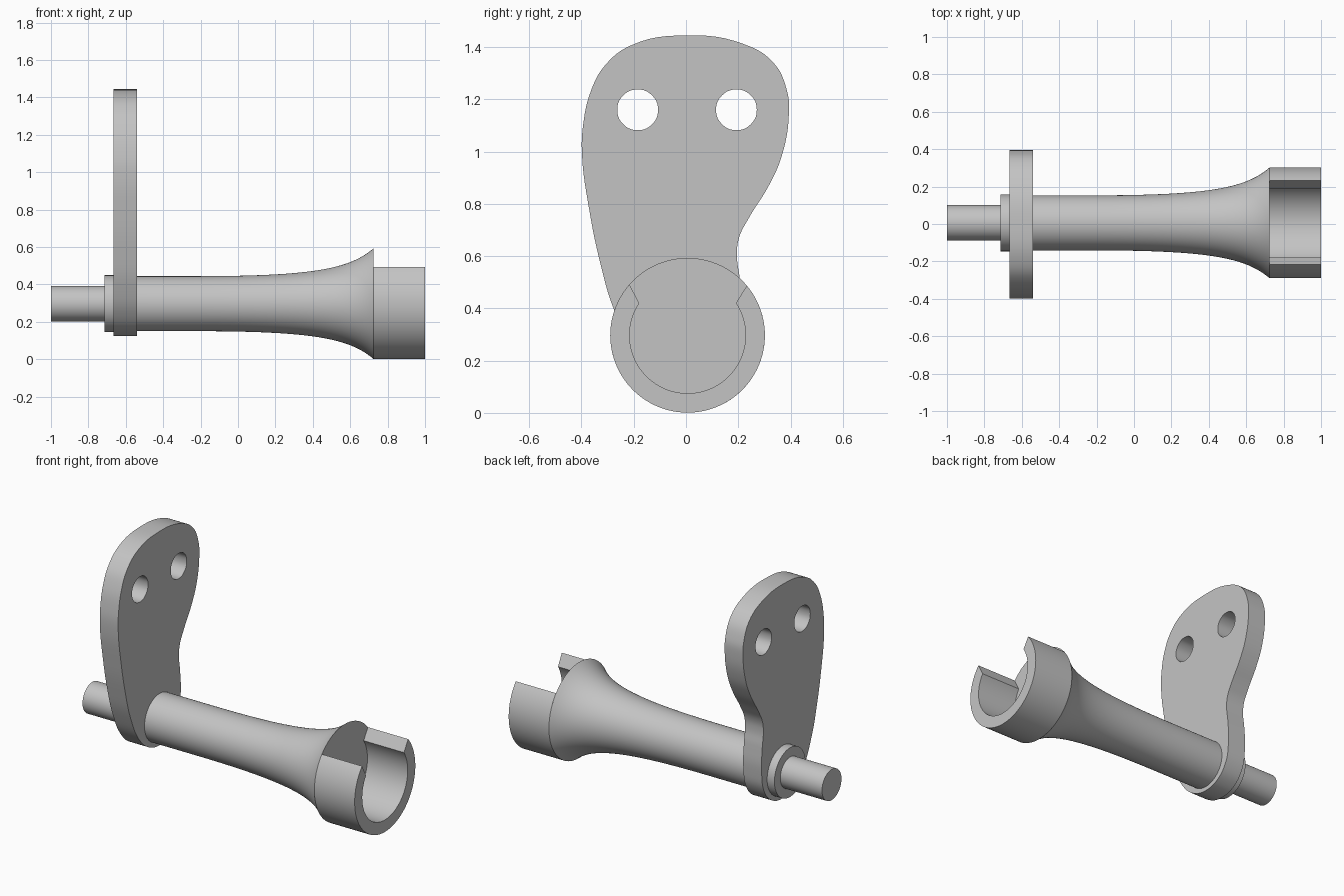
import bpy, bmesh, math
from mathutils import Vector
from mathutils.geometry import interpolate_bezier

cube = bpy.data.objects.get("Cube")
if cube:
    bpy.data.objects.remove(cube, do_unlink=True)

AXIS_Y, AXIS_Z = 0.006, 0.297
CUP_START, RIM, BORE = 0.725, 0.296, 0.222

grey = bpy.data.materials.new("light_grey")
grey.use_nodes = True
colour = (0.55, 0.55, 0.55, 1)
grey.diffuse_color = colour
grey.node_tree.nodes["Principled BSDF"].inputs["Base Color"].default_value = colour


def finish(name, bm):
    """Turn a bmesh into a shaded object with the shared material."""
    bmesh.ops.remove_doubles(bm, verts=bm.verts, dist=1e-5)
    bmesh.ops.recalc_face_normals(bm, faces=bm.faces)
    mesh = bpy.data.meshes.new(name)
    bm.to_mesh(mesh)
    bm.free()
    mesh.materials.append(grey)
    obj = bpy.data.objects.new(name, mesh)
    bpy.context.collection.objects.link(obj)
    bpy.ops.object.select_all(action="DESELECT")
    obj.select_set(True)
    bpy.context.view_layer.objects.active = obj
    bpy.ops.object.shade_smooth_by_angle(angle=math.radians(30))
    return obj


def on_axis(x, r, angle):
    return Vector((x, AXIS_Y + r * math.cos(angle), AXIS_Z + r * math.sin(angle)))


# Flared spindle: pin, collar, tube and trumpet end turned in one piece
flare = interpolate_bezier(Vector((-0.2, 0.147)), Vector((0.42, 0.148)),
                           Vector((0.6, 0.19)), Vector((CUP_START, RIM)), 24)
profile = [(-1, 0), (-1, 0.095), (-0.715, 0.095), (-0.715, 0.152),
           (-0.6, 0.152), (-0.6, 0.147)]
profile += [(p.x, p.y) for p in flare] + [(CUP_START, 0)]
bm = bmesh.new()
verts = [bm.verts.new(on_axis(x, r, 0)) for x, r in profile]
edges = [bm.edges.new(pair) for pair in zip(verts, verts[1:])]
bmesh.ops.spin(bm, geom=verts + edges, cent=(0, AXIS_Y, AXIS_Z), axis=(1, 0, 0),
               angle=math.tau, steps=96)
finish("flared_spindle", bm)

# Open cup: a ring wall with a slot at the top, its slot faces slightly slanted
STEPS = 72
bm = bmesh.new()
rows = []
for i in range(STEPS + 1):
    t = i / STEPS
    outer = math.radians(138.8 + t * (400 - 138.8))
    inner = math.radians(146.5 + t * (393.6 - 146.5))
    corners = [(CUP_START, RIM, outer), (1, RIM, outer),
               (1, BORE, inner), (CUP_START, BORE, inner)]
    rows.append([bm.verts.new(on_axis(*c)) for c in corners])
for a, b in zip(rows, rows[1:]):
    for k in range(3):
        bm.faces.new((a[k], a[k + 1], b[k + 1], b[k]))
bm.faces.new(rows[0])
bm.faces.new(rows[-1])
finish("open_cup", bm)

# Mounting plate: smooth outline with two round holes
outline = [(0, 1.445), (0.22, 1.412), (0.335, 1.34), (0.386, 1.235), (0.394, 1.15),
           (0.367, 0.985), (0.317, 0.87), (0.24, 0.745), (0.203, 0.67),
           (0.195, 0.6), (0.206, 0.51), (0.212, 0.36), (0.185, 0.23),
           (0.11, 0.15), (0.01, 0.124), (-0.1, 0.152), (-0.19, 0.23),
           (-0.275, 0.394), (-0.329, 0.577), (-0.37, 0.776), (-0.398, 0.987),
           (-0.394, 1.1), (-0.363, 1.235), (-0.31, 1.33), (-0.21, 1.407)]
curve = bpy.data.curves.new("plate_curve", "CURVE")
curve.dimensions, curve.fill_mode = "2D", "BOTH"
curve.extrude = 0.0625


def add_loop(points, resolution):
    spline = curve.splines.new("BEZIER")
    spline.bezier_points.add(len(points) - 1)
    spline.use_cyclic_u = True
    spline.resolution_u = resolution
    for bp, (u, v) in zip(spline.bezier_points, points):
        bp.co = (u, v, 0)
        bp.handle_left_type = bp.handle_right_type = "AUTO"


add_loop(outline, 6)
for centre in (-0.185, 0.193):
    add_loop([(centre + 0.078 * math.cos(i * math.tau / 8),
               1.16 + 0.078 * math.sin(i * math.tau / 8)) for i in range(8)], 5)
helper = bpy.data.objects.new("plate_helper", curve)
bpy.context.collection.objects.link(helper)
bpy.context.view_layer.update()
evaluated = helper.evaluated_get(bpy.context.evaluated_depsgraph_get())
bm = bmesh.new()
bm.from_mesh(evaluated.to_mesh())
evaluated.to_mesh_clear()
bpy.data.objects.remove(helper, do_unlink=True)
# Stand the plate up across the spindle
for v in bm.verts:
    u, w, depth = v.co
    v.co = (-0.6025 + depth, u, w)
finish("mounting_plate", bm)
